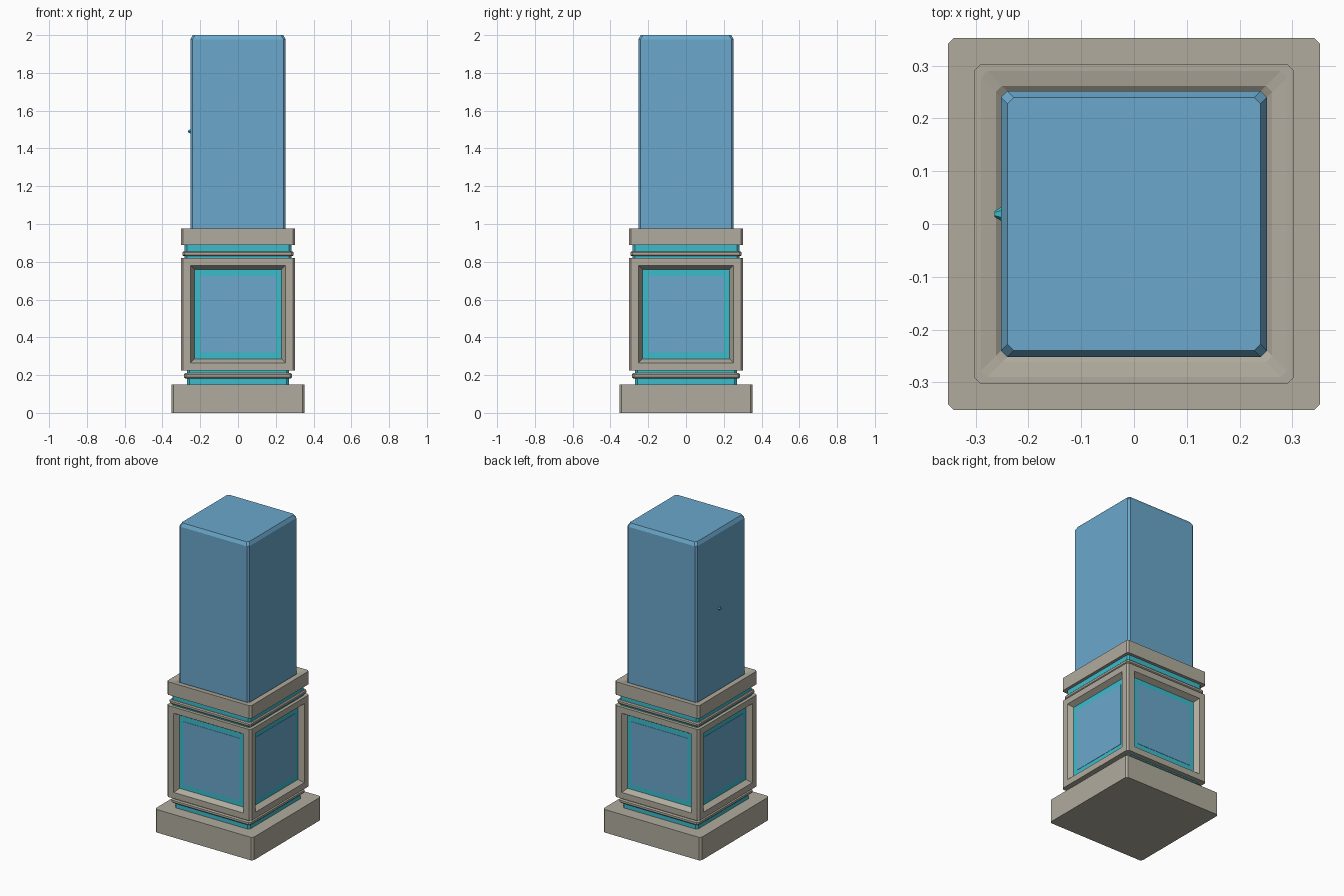
import bpy, bmesh, math

if "Cube" in bpy.data.objects:
    bpy.data.objects.remove(bpy.data.objects["Cube"])


def material(name, rgb):
    m = bpy.data.materials.new(name)
    m.diffuse_color = (*rgb, 1)
    m.use_nodes = True
    m.node_tree.nodes["Principled BSDF"].inputs["Base Color"].default_value = m.diffuse_color
    return m


STONE = material("stone", (0.44, 0.41, 0.34))
BLUE = material("blue", (0.145, 0.39, 0.6))
CYAN = material("cyan", (0.045, 0.5, 0.6))


def finish(bm, name, mat):
    bmesh.ops.recalc_face_normals(bm, faces=bm.faces)
    me = bpy.data.meshes.new(name)
    bm.to_mesh(me)
    bm.free()
    me.materials.append(mat)
    ob = bpy.data.objects.new(name, me)
    bpy.context.collection.objects.link(ob)
    return ob


def column_mesh(profile, c=0.012):
    """Square column with chamfered corners, from (half width, z) steps."""
    bm = bmesh.new()
    rings = []
    for h, z in profile:
        k = h - c
        pts = [(k, -h), (h, -k), (h, k), (k, h), (-k, h), (-h, k), (-h, -k), (-k, -h)]
        rings.append([bm.verts.new((x, y, z)) for x, y in pts])
    for a, b in zip(rings, rings[1:]):
        for i in range(8):
            j = (i + 1) % 8
            bm.faces.new((a[i], a[j], b[j], b[i]))
    bm.faces.new(rings[0][::-1])
    bm.faces.new(rings[-1])
    return bm


def column(name, mat, profile, c=0.012):
    return finish(column_mesh(profile, c), name, mat)


# Plinth and glowing core
column("plinth", STONE, [(0.353, 0), (0.353, 0.15)])
column("lower_core", CYAN, [(0.27, 0.14), (0.27, 0.83)])
column("upper_core", CYAN, [(0.283, 0.815), (0.283, 0.9)])

# Thin mouldings below and above the panelled block
column("lower_moulding", STONE, [(0.28, 0.183), (0.287, 0.19), (0.287, 0.203), (0.28, 0.21)])
column("upper_moulding", STONE, [(0.288, 0.83), (0.294, 0.836), (0.294, 0.849), (0.288, 0.855)])

# Block with a sunken, sloped opening on each side
bm = column_mesh([(0.303, 0.225), (0.303, 0.82)])
bm.normal_update()
sides = [f for f in bm.faces if abs(f.normal.z) < 0.1 and f.calc_area() > 0.1]
bmesh.ops.inset_individual(bm, faces=sides, thickness=0.057)
bmesh.ops.inset_individual(bm, faces=sides, thickness=0.029, depth=-0.035)
bmesh.ops.delete(bm, geom=sides, context='FACES')
finish(bm, "panel_block", STONE)

# Blue panels, leaving a narrow cyan border
for i in range(4):
    bm = bmesh.new()
    bmesh.ops.create_cube(bm, size=1)
    bmesh.ops.scale(bm, vec=(0.402, 0.02, 0.407), verts=bm.verts)
    ob = finish(bm, f"panel_{i + 1}", BLUE)
    a = i * math.pi / 2
    ob.location = (0.262 * math.sin(a), -0.262 * math.cos(a), 0.5225)
    ob.rotation_euler.z = a

# Cap with a slightly dished top around the shaft
column("cap", STONE, [(0.303, 0.89), (0.303, 0.975), (0.29, 0.975), (0.262, 0.97), (0.25, 0.96)])

# Shaft with chamfered top
column("shaft", BLUE, [(0.252, 0.93), (0.252, 1.978), (0.24, 2.0)])

# Small stud on the left side of the shaft
bm = bmesh.new()
bmesh.ops.create_cone(bm, cap_ends=True, segments=6, radius1=0.014, radius2=0.006, depth=0.014)
stud = finish(bm, "stud", CYAN)
stud.location = (-0.257, 0.019, 1.49)
stud.rotation_euler.y = -math.pi / 2
